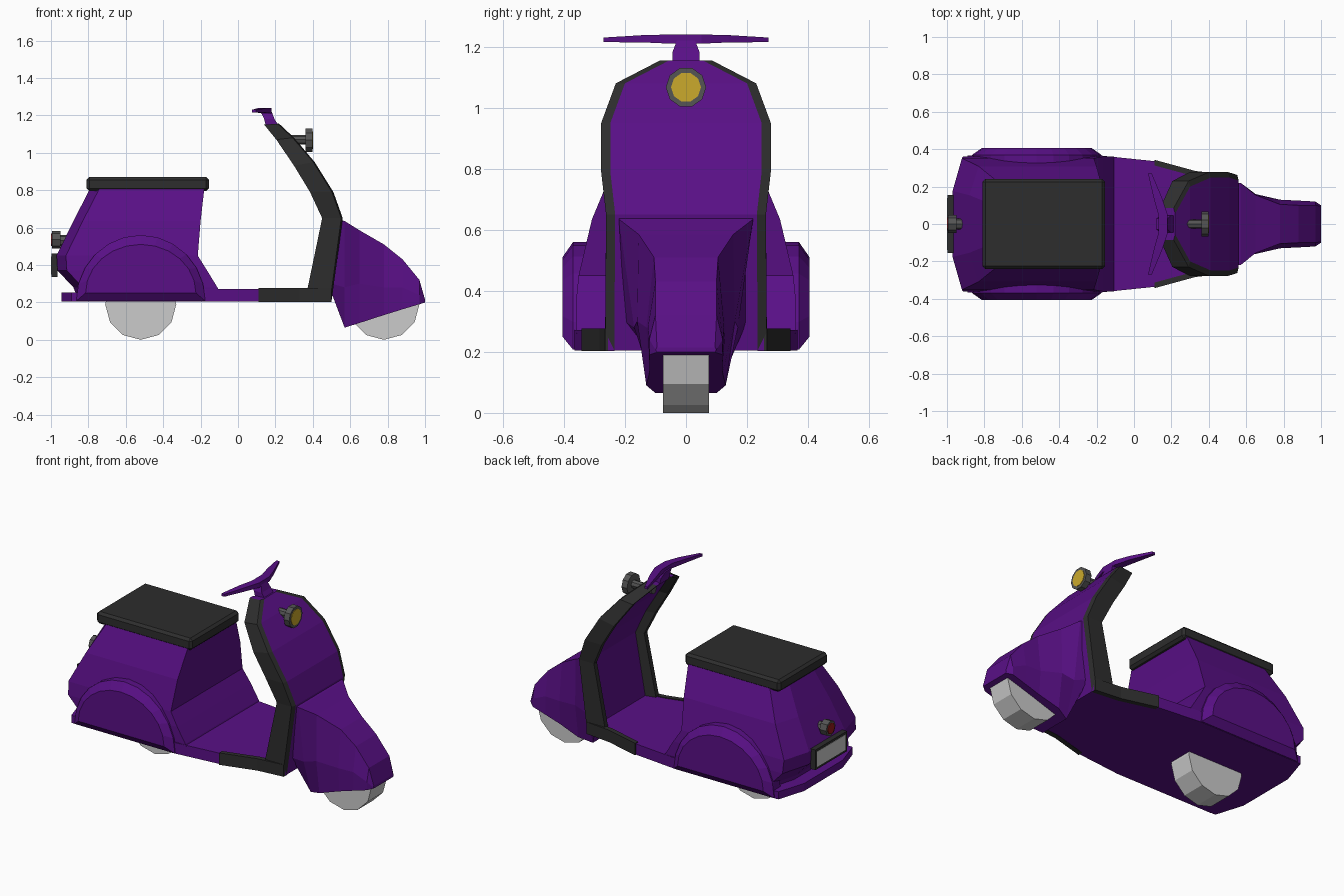
import bpy, bmesh
from math import sin, cos, pi

if "Cube" in bpy.data.objects:
    bpy.data.objects.remove(bpy.data.objects["Cube"])

def material(name, rgb):
    m = bpy.data.materials.new(name)
    m.diffuse_color = (*rgb, 1)
    m.use_nodes = True
    m.node_tree.nodes["Principled BSDF"].inputs["Base Color"].default_value = m.diffuse_color
    return m

PURPLE = material("purple_paint", (0.10, 0.005, 0.24))
BLACK = material("black_trim", (0.026, 0.026, 0.026))
DARK = material("dark_metal", (0.09, 0.09, 0.09))
YELLOW = material("yellow_lens", (0.6, 0.4, 0.025))
RED = material("red_lens", (0.3, 0.01, 0.01))

def loft(name, rings, mat=None, trim=None, trim_sides=()):
    """Skin equal-length rings of points; chosen ring sides get the trim material."""
    bm = bmesh.new()
    vs = [[bm.verts.new(p) for p in r] for r in rings]
    n = len(rings[0])
    for a, b in zip(vs, vs[1:]):
        for i in range(n):
            j = (i + 1) % n
            f = bm.faces.new((a[i], a[j], b[j], b[i]))
            f.material_index = 1 if i in trim_sides else 0
    bm.faces.new(vs[0])
    bm.faces.new(vs[-1])
    bmesh.ops.recalc_face_normals(bm, faces=bm.faces)
    me = bpy.data.meshes.new(name)
    bm.to_mesh(me)
    bm.free()
    for m in (mat, trim):
        if m:
            me.materials.append(m)
    ob = bpy.data.objects.new(name, me)
    bpy.context.collection.objects.link(ob)
    return ob

def slab(name, outline, z0, z1, mat=None):
    return loft(name, [[(x, y, z) for x, y in outline] for z in (z0, z1)], mat)

def both_sides(half):
    """Close a half outline across the centre line."""
    return half + [(x, -y) for x, y in reversed(half)]

def box(name, x0, x1, w, z0, z1, mat=None, bevel=0):
    ob = slab(name, [(x0, -w), (x1, -w), (x1, w), (x0, w)], z0, z1, mat)
    if bevel:
        md = ob.modifiers.new("bevel", 'BEVEL')
        md.width, md.segments = bevel, 1
    return ob

def disc_x(name, x0, x1, z, r, sides, mat):
    """Short cylinder pointing along x."""
    return loft(name, [[(x, r * cos(2 * pi * i / sides), z + r * sin(2 * pi * i / sides))
                        for i in range(sides)] for x in (x0, x1)], mat)

# Wheels
for name, x in (("rear_wheel", -0.52), ("front_wheel", 0.78)):
    loft(name, [[(x + 0.19 * cos(pi * i / 6), y, 0.19 + 0.19 * sin(pi * i / 6))
                 for i in range(12)] for y in (-0.075, 0.075)])

# Floor and rear lip
slab("floor", both_sides([(-0.3, 0.365), (-0.17, 0.365), (0.12, 0.335), (0.33, 0.275), (0.5, 0.255)]),
     0.205, 0.272, PURPLE)
slab("rear_lip", both_sides([(-0.945, 0.19), (-0.89, 0.365), (-0.25, 0.365)]), 0.205, 0.252, PURPLE)

# Rear body: z, rear x, front x, half width
body = [(0.23, -0.86, -0.09, 0.355), (0.28, -0.88, -0.11, 0.36), (0.37, -0.965, -0.165, 0.36),
        (0.45, -0.97, -0.215, 0.352), (0.635, -0.88, -0.2, 0.308), (0.81, -0.79, -0.18, 0.235)]
loft("rear_body", [[(x, y, z) for x, y in both_sides([(xr, w * 0.5), (xr + 0.05, w), (xf, w)])]
                   for z, xr, xf, w in body], PURPLE)

# Side cowls: y, radius along x, base z, top z
for s, side in ((1, "left"), (-1, "right")):
    loft(side + "_side_cowl",
         [[(-0.52 + rx * cos(pi * i / 12), s * y, z0 + (z1 - z0) * sin(pi * i / 12)) for i in range(13)]
          for y, rx, z0, z1 in ((0.3, 0.345, 0.207, 0.56), (0.37, 0.345, 0.207, 0.56),
                                (0.405, 0.295, 0.25, 0.51))], PURPLE)

# Seat
box("seat", -0.81, -0.155, 0.24, 0.795, 0.87, BLACK, 0.015)

# Leg shield with black rim: back edge x z, front edge x z, half width
shield = [(0.14, 1.15, 0.22, 1.155, 0.085), (0.205, 1.07, 0.30, 1.08, 0.23), (0.30, 0.93, 0.41, 0.95, 0.278),
          (0.385, 0.79, 0.51, 0.79, 0.278), (0.45, 0.65, 0.56, 0.65, 0.262), (0.37, 0.265, 0.5, 0.205, 0.265)]
rings = []
for xb, zb, xf, zf, w in shield:
    t = 0.03
    xm, zm = xb + 0.45 * (xf - xb), zb + 0.45 * (zf - zb)
    half = [(xf, w - t, zf), (xf - 0.008, w, zf), (xb, w, zb), (xb, w - t, zb), (xm, w - t - 0.015, zm)]
    rings.append(half + [(x, -y, z) for x, y, z in reversed(half)])
loft("leg_shield", rings, PURPLE, BLACK, (0, 1, 2, 3, 5, 6, 7, 8))

# Black floor edging
for s, side in ((1, "left"), (-1, "right")):
    slab(side + "_floor_edging", [(x, s * y) for x, y in ((0.11, 0.343), (0.33, 0.283), (0.5, 0.265),
                                                          (0.5, 0.235), (0.33, 0.253), (0.11, 0.313))],
         0.203, 0.277, BLACK)

# Front fender: x, then (half width, z) of top, flank and bottom
fender = [(0.50, (0.22, 0.65), (0.20, 0.30), (0.16, 0.25)), (0.57, (0.22, 0.635), (0.17, 0.28), (0.10, 0.065)),
          (0.65, (0.155, 0.585), (0.16, 0.30), (0.13, 0.09)), (0.78, (0.105, 0.51), (0.13, 0.28), (0.12, 0.132)),
          (0.88, (0.10, 0.43), (0.125, 0.28), (0.12, 0.163)), (0.97, (0.10, 0.32), (0.12, 0.24), (0.12, 0.19)),
          (1.0, (0.095, 0.215), (0.10, 0.207), (0.095, 0.199))]
loft("front_fender", [[(x, y, z) for y, z in pts] + [(x, -y, z) for y, z in reversed(pts)]
                      for x, *pts in fender], PURPLE)

# Handlebar and its stem: y, back x, front x, bottom z, top z
bar = [(0.27, 0.075, 0.095, 1.215, 1.23), (0.14, 0.105, 0.15, 1.214, 1.238), (0.05, 0.13, 0.18, 1.21, 1.24)]
bar = bar + [(-b[0], *b[1:]) for b in reversed(bar)]
loft("handlebar", [[(xb, y, zt), (xf, y, zt), (xf, y, z0), (xb, y, z0)] for y, xb, xf, z0, zt in bar], PURPLE)
loft("handlebar_stem", [[(x0, -w, z), (x1, -w, z), (x1, w, z), (x0, w, z)]
                        for x0, x1, w, z in ((0.15, 0.22, 0.045, 1.14), (0.14, 0.195, 0.045, 1.18),
                                             (0.12, 0.18, 0.03, 1.22))], PURPLE)

# Headlight
disc_x("headlight_arm", 0.22, 0.37, 1.07, 0.025, 8, DARK)
disc_x("headlight_ring", 0.36, 0.397, 1.067, 0.066, 10, DARK)
disc_x("headlight_lens", 0.38, 0.4, 1.067, 0.049, 10, YELLOW)

# Tail light and number plate
disc_x("tail_light_arm", -0.965, -0.88, 0.53, 0.03, 8, DARK)
disc_x("tail_light_ring", -0.995, -0.95, 0.535, 0.047, 8, DARK)
disc_x("tail_light_lens", -1.0, -0.98, 0.535, 0.034, 8, RED)
box("plate_frame", -0.998, -0.965, 0.155, 0.335, 0.46, BLACK)
box("plate", -1.0, -0.98, 0.14, 0.35, 0.445)
